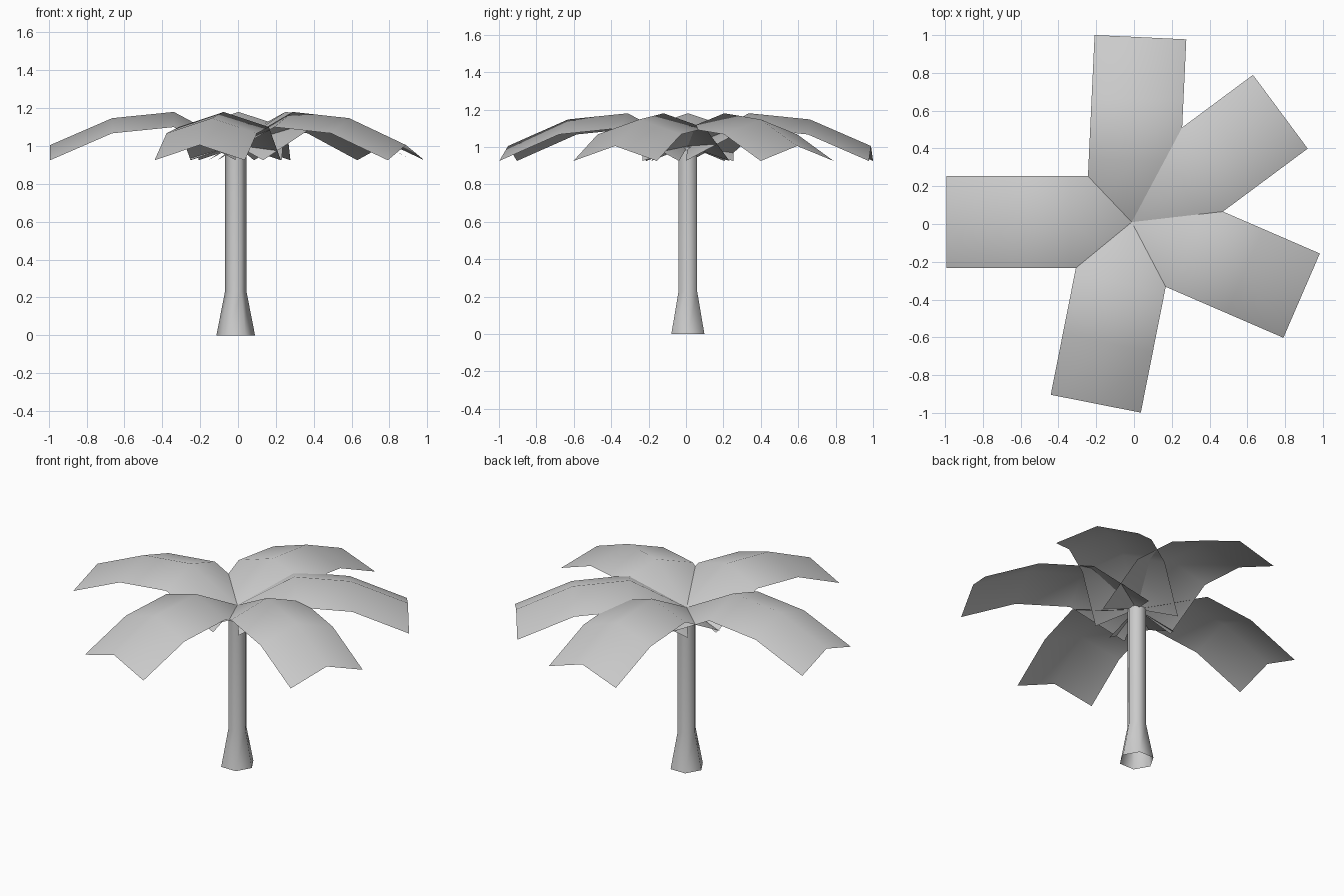
import bpy
import math
from mathutils import Matrix

cube = bpy.data.objects.get("Cube")
if cube:
    bpy.data.objects.remove(cube, do_unlink=True)

CENTRE = (-0.012, 0.01, 0)

grey = bpy.data.materials.new("plain grey")
grey.use_nodes = True
grey.diffuse_color = (0.6, 0.6, 0.6, 1)
grey.node_tree.nodes["Principled BSDF"].inputs["Base Color"].default_value = (0.6, 0.6, 0.6, 1)


def build(name, verts, faces, angle=0):
    """Smooth-shaded mesh turned about the trunk axis."""
    mesh = bpy.data.meshes.new(name)
    mesh.from_pydata(verts, [], faces)
    mesh.transform(Matrix.Translation(CENTRE) @ Matrix.Rotation(math.radians(angle), 4, "Z"))
    mesh.materials.append(grey)
    mesh.shade_smooth()
    obj = bpy.data.objects.new(name, mesh)
    bpy.context.collection.objects.link(obj)


def strip_faces(rows, columns, wrap=False):
    """Quads over a grid of rows, optionally closed around."""
    faces = []
    for r in range(rows - 1):
        for c in range(columns if wrap else columns - 1):
            d = (c + 1) % columns
            faces.append((r * columns + c, r * columns + d,
                          (r + 1) * columns + d, (r + 1) * columns + c))
    return faces


# Six-sided open trunk with a flared foot
SIDES = 6
trunk_rings = [(0.102, 0), (0.057, 0.23), (0.057, 1.0)]
trunk_verts = [(r * math.cos(math.tau * i / SIDES), r * math.sin(math.tau * i / SIDES), z)
               for r, z in trunk_rings for i in range(SIDES)]
build("trunk", trunk_verts, strip_faces(len(trunk_rings), SIDES, wrap=True))

# Five arched fronds, each a folded strip with a raised midrib
HALF_WIDTH, DROP = 0.243, 0.08
midrib = [(0, 1.005), (0.327, 1.18), (0.653, 1.147), (0.98, 1.005)]
frond_verts = [(s, side * HALF_WIDTH, z - abs(side) * DROP)
               for s, z in midrib for side in (1, 0, -1)]
for number, angle in enumerate((180, 87.3, 36.6, -23.4, -101.2), 1):
    build(f"frond_{number}", frond_verts, strip_faces(len(midrib), 3), angle)
